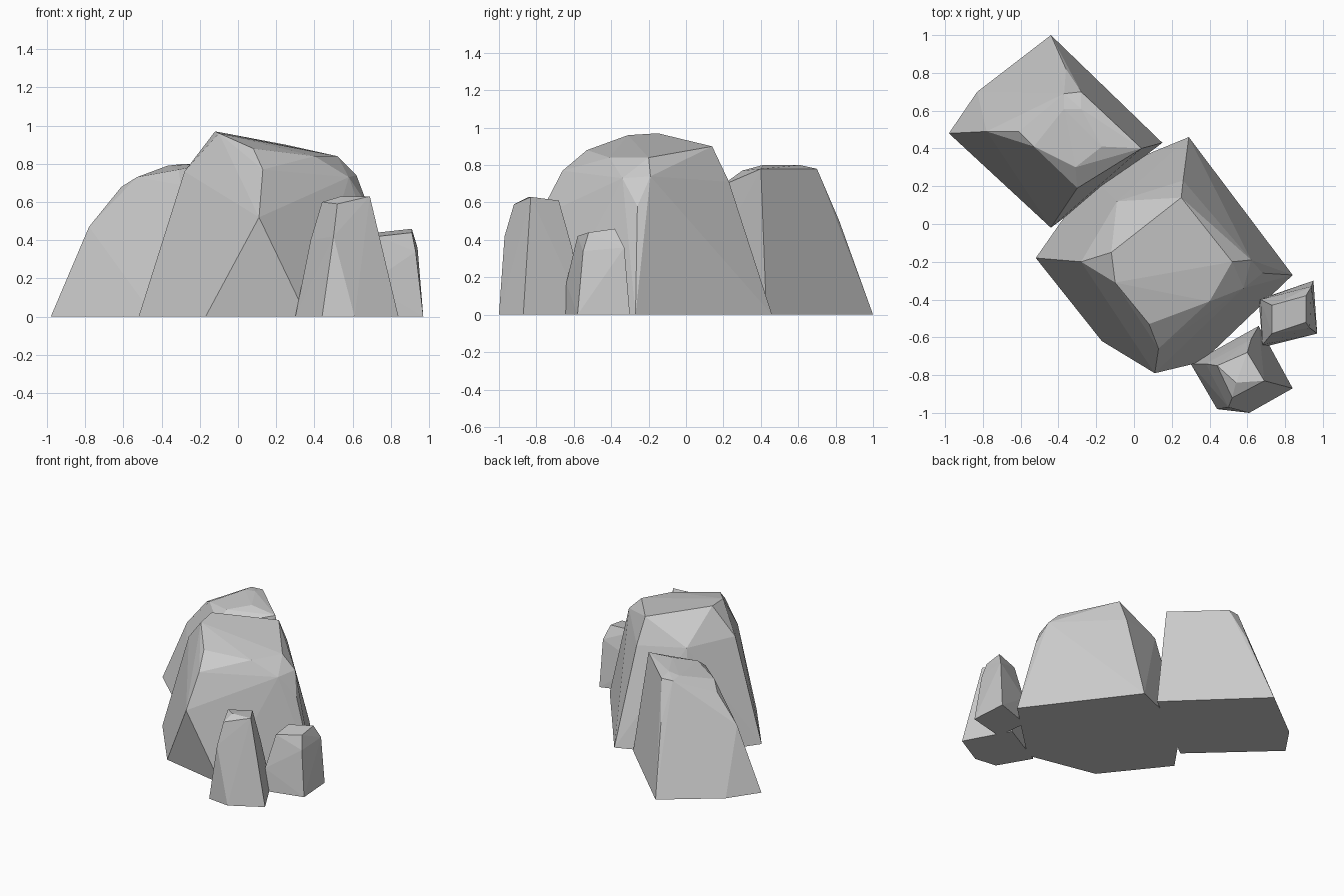
import bpy, bmesh, math


def rock(name, base, upper):
    """Faceted boulder: hull of a ground outline and a few chiselled corners."""
    bm = bmesh.new()
    for x, y in base:
        bm.verts.new((x, y, 0))
    for p in upper:
        bm.verts.new(p)
    res = bmesh.ops.convex_hull(bm, input=bm.verts)
    loose = [v for v in bm.verts if not v.link_faces]
    bmesh.ops.delete(bm, geom=loose, context='VERTS')
    # merge nearly coplanar triangles into broad flat facets
    bmesh.ops.dissolve_limit(bm, angle_limit=math.radians(2),
                             verts=bm.verts, edges=bm.edges)
    bmesh.ops.recalc_face_normals(bm, faces=bm.faces)
    me = bpy.data.meshes.new(name)
    bm.to_mesh(me)
    bm.free()
    ob = bpy.data.objects.new(name, me)
    bpy.context.collection.objects.link(ob)
    return ob


# Tall central boulder
rock("main_boulder",
     [(-.52, -.18), (-.17, -.62), (.36, -.73), (.84, -.27), (.29, .46), (-.22, .25)],
     [(.11, -.79, .52), (.13, -.66, .77), (.08, -.53, .88), (-.10, -.31, .96),
      (-.12, -.15, .97), (-.28, -.20, .76), (-.09, .12, .74), (.25, .14, .90),
      (.26, .23, .71), (.52, -.20, .84), (.62, -.19, .74), (.68, -.26, .58),
      (.58, -.34, .73), (.40, -.41, .84)])

# Wide boulder at the back left
rock("back_boulder",
     [(-.98, .48), (-.44, -.02), (.15, .43), (-.44, 1.0), (-.83, .70)],
     [(-.78, .49, .47), (-.61, .49, .68), (-.53, .41, .73), (-.30, .19, .69),
      (-.31, .30, .77), (.04, .40, .78), (-.17, .41, .80), (-.28, .61, .80),
      (-.37, .61, .79), (-.37, .69, .78), (-.28, .70, .78), (-.36, .82, .50)])

# Small upright stone in front
rock("front_stone",
     [(.30, -.74), (.44, -.98), (.61, -1.0), (.84, -.87), (.66, -.54)],
     [(.38, -.74, .40), (.50, -.97, .42), (.44, -.75, .60), (.52, -.92, .59),
      (.54, -.84, .63), (.69, -.83, .63), (.72, -.82, .45), (.60, -.68, .61),
      (.62, -.61, .36)])

# Smallest stone on the right
rock("side_stone",
     [(.95, -.30), (.97, -.58), (.69, -.65), (.66, -.40)],
     [(.67, -.40, .20), (.68, -.64, .17), (.73, -.43, .44), (.91, -.38, .46),
      (.91, -.52, .44), (.73, -.58, .42), (.94, -.33, .36), (.93, -.55, .34)])
